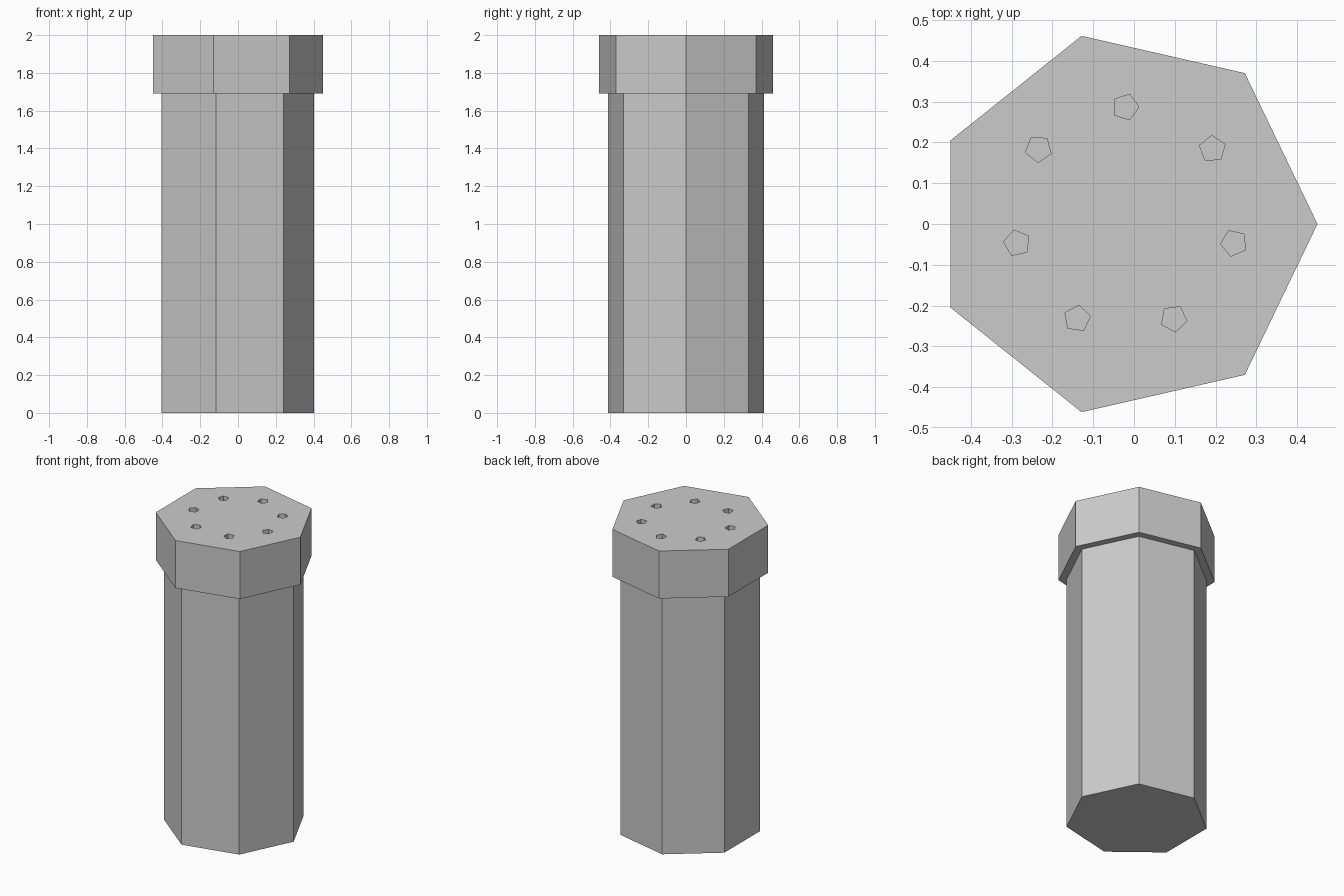
import bpy
import bmesh
from math import cos, sin, pi, radians

if "Cube" in bpy.data.objects:
    bpy.data.objects.remove(bpy.data.objects["Cube"])

CX = -0.0233  # heptagon centre, so the width is centred on x = 0


def add_prism(bm, cx, cy, radius, sides, z0, z1, start=0.0):
    """Upright prism whose first corner points along the start angle."""
    angles = [start + 2 * pi * i / sides for i in range(sides)]
    low, high = ([bm.verts.new((cx + radius * cos(a), cy + radius * sin(a), z))
                  for a in angles] for z in (z0, z1))
    bm.faces.new(low[::-1])
    bm.faces.new(high)
    for i in range(sides):
        j = (i + 1) % sides
        bm.faces.new((low[i], low[j], high[j], high[i]))


def make_object(name, bm):
    mesh = bpy.data.meshes.new(name)
    bm.to_mesh(mesh)
    bm.free()
    obj = bpy.data.objects.new(name, mesh)
    bpy.context.collection.objects.link(obj)
    return obj


# Seven-sided body
bm = bmesh.new()
add_prism(bm, CX, 0, 0.4245, 7, 0, 1.69)
make_object("body", bm)

# Wider seven-sided cap
bm = bmesh.new()
add_prism(bm, CX, 0, 0.4735, 7, 1.69, 2.0)
cap = make_object("cap", bm)

# Ring of seven small five-sided holes
bm = bmesh.new()
for k in range(7):
    a = radians(90) + 2 * pi * k / 7
    add_prism(bm, -0.021 + 0.273 * cos(a), 0.014 + 0.273 * sin(a),
              0.033, 5, 1.9, 2.1, a - radians(90))
cutter = make_object("hole_cutter", bm)
cutter.hide_render = True

# Cut the holes into the cap
mod = cap.modifiers.new("holes", 'BOOLEAN')
mod.operation = 'DIFFERENCE'
mod.solver = 'EXACT'
mod.object = cutter
bpy.context.view_layer.objects.active = cap
bpy.ops.object.modifier_apply(modifier=mod.name)
bpy.data.objects.remove(cutter)
